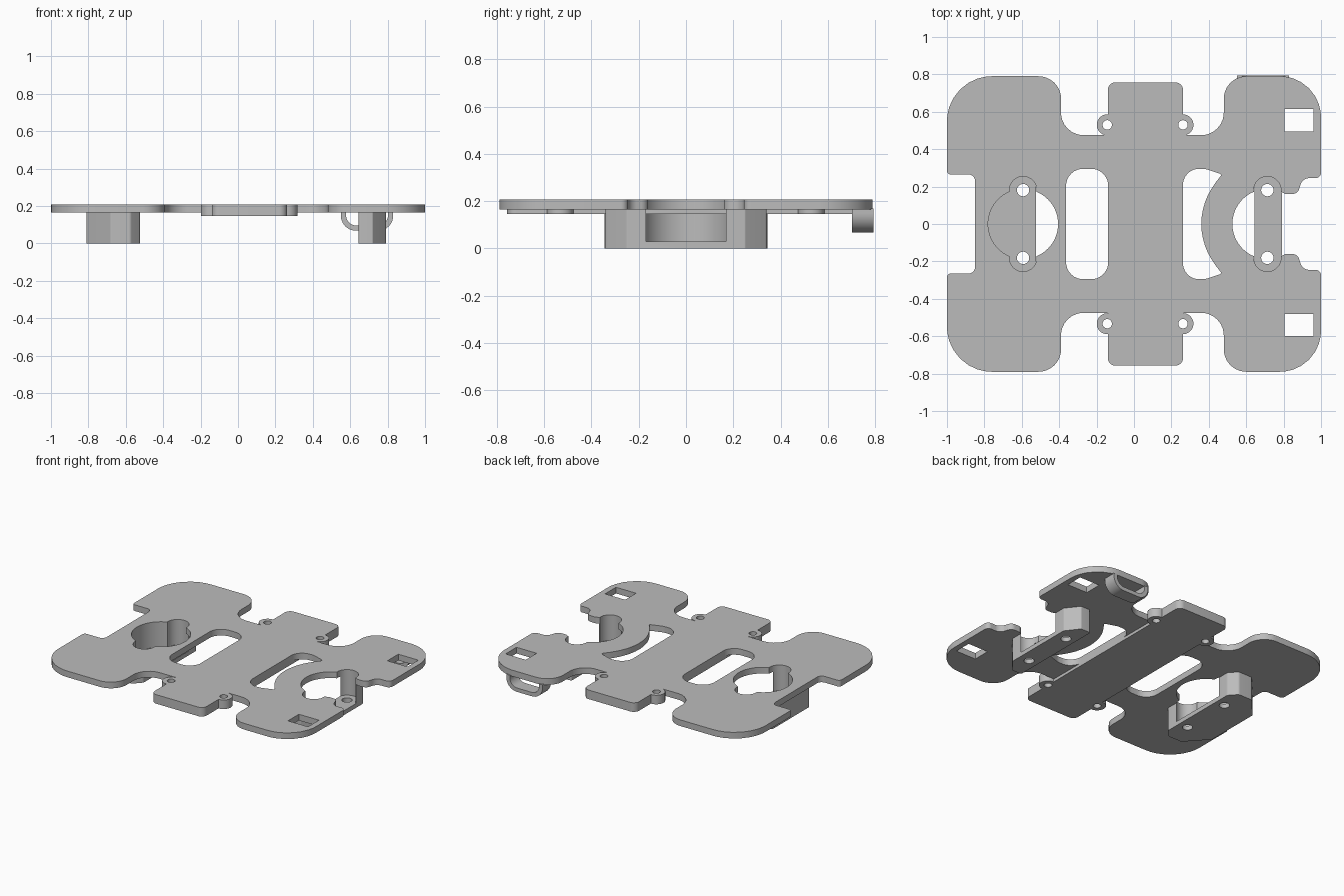
import bpy, bmesh, math
from mathutils import Vector, Matrix

cube = bpy.data.objects.get("Cube")
if cube:
    bpy.data.objects.remove(cube, do_unlink=True)

grey = bpy.data.materials.new("plain_grey")
grey.use_nodes = True
grey.diffuse_color = (0.5, 0.5, 0.5, 1)
grey.node_tree.nodes["Principled BSDF"].inputs["Base Color"].default_value = (0.5, 0.5, 0.5, 1)

TOP, UNDER, SLAB_UNDER, FLOOR = 0.208, 0.165, 0.145, 0.03


def rounded(corners, steps=8):
    """Outline from (x, y, radius) corners, each replaced by an arc."""
    out = []
    n = len(corners)
    for i, (x, y, r) in enumerate(corners):
        p = Vector((x, y))
        if r == 0:
            out.append(p)
            continue
        u = (Vector(corners[i - 1][:2]) - p).normalized()
        v = (Vector(corners[(i + 1) % n][:2]) - p).normalized()
        half = u.angle(v) / 2
        centre = p + (u + v).normalized() * r / math.sin(half)
        a = p + u * r / math.tan(half) - centre
        b = p + v * r / math.tan(half) - centre
        for k in range(steps + 1):
            out.append(centre + a.lerp(b, k / steps).normalized() * r)
    return out


def circle(x, y, r, sides=64):
    return [Vector((x + r * math.cos(math.tau * k / sides),
                    y + r * math.sin(math.tau * k / sides))) for k in range(sides)]


def box(x0, x1, y0, y1, r=0):
    return rounded([(x0, y0, r), (x1, y0, r), (x1, y1, r), (x0, y1, r)])


def mirrored(upper):
    """Close an upper half outline with its reflection in y."""
    return rounded(upper + [(x, -y, r) for x, y, r in reversed(upper)])


def prism(name, outline, z0, z1):
    bm = bmesh.new()
    face = bm.faces.new([bm.verts.new((p.x, p.y, z0)) for p in outline])
    ext = bmesh.ops.extrude_face_region(bm, geom=[face])["geom"]
    bmesh.ops.translate(bm, vec=(0, 0, z1 - z0),
                        verts=[e for e in ext if isinstance(e, bmesh.types.BMVert)])
    bmesh.ops.remove_doubles(bm, verts=bm.verts, dist=1e-5)
    bmesh.ops.recalc_face_normals(bm, faces=bm.faces)
    mesh = bpy.data.meshes.new(name)
    bm.to_mesh(mesh)
    bm.free()
    mesh.materials.append(grey)
    obj = bpy.data.objects.new(name, mesh)
    bpy.context.collection.objects.link(obj)
    return obj


def combine(obj, operation, outline, z0=-0.5, z1=0.5):
    """Boolean a prism into the object, then discard the helper."""
    tool = prism("helper", outline, z0, z1)
    tool.hide_render = True
    mod = obj.modifiers.new("boolean", "BOOLEAN")
    mod.operation, mod.solver, mod.object = operation, "EXACT", tool
    bpy.ops.object.select_all(action="DESELECT")
    bpy.context.view_layer.objects.active = obj
    obj.select_set(True)
    bpy.ops.object.modifier_apply(modifier=mod.name)
    bpy.data.objects.remove(tool, do_unlink=True)


def finish(obj):
    bpy.ops.object.select_all(action="DESELECT")
    bpy.context.view_layer.objects.active = obj
    obj.select_set(True)
    bpy.ops.object.shade_smooth_by_angle(angle=math.radians(30))


# Winged base plate
plate = prism("base_plate", mirrored([
    (-0.85, 0.265, 0.035), (-1, 0.265, 0.02), (-1, 0.79, 0.24), (-0.39, 0.79, 0.12),
    (-0.39, 0.475, 0.12), (0.48, 0.475, 0.12), (0.48, 0.79, 0.12), (1, 0.79, 0.22),
    (1, 0.245, 0.03), (0.9, 0.245, 0.05), (0.875, 0.16, 0.04), (0.8, 0.16, 0.02),
    (0.75, 0.16, 0)]), UNDER, TOP)

# Long slots either side of the spine
combine(plate, "DIFFERENCE", box(-0.363, -0.138, -0.295, 0.295, 0.09))
combine(plate, "DIFFERENCE", mirrored(
    [(0.262, 0.295, 0.085), (0.38, 0.295, 0.08), (0.47, 0.265, 0.008), (0.435, 0.22, 0.02)]
    + [(0.715 - 0.355 * math.cos(a), 0.355 * math.sin(a), 0)
       for a in (0.55, 0.44, 0.33, 0.22, 0.11, 0.03)]))

# Thicker central spine and its screw bosses
bosses = [(x, y) for x in (-0.143, 0.262) for y in (-0.533, 0.53)]
combine(plate, "UNION", box(-0.14, 0.262, -0.757, 0.757, 0.04), SLAB_UNDER, TOP)
for x, y in bosses:
    combine(plate, "UNION", circle(x, y, 0.056, 40), SLAB_UNDER, TOP)
for x, y in bosses:
    combine(plate, "DIFFERENCE", circle(x, y, 0.025, 32))

# Rectangular windows in the left wing
for y in (0.555, -0.54):
    combine(plate, "DIFFERENCE", box(0.805, 0.96, y - 0.06, y + 0.06))

# Round pockets with a hanging bracket beneath each one
brackets = {
    "right_bracket": (-0.593, [(-0.81, 0.2, 0.02), (-0.68, 0.345, 0.02),
                               (-0.575, 0.345, 0.02), (-0.525, 0.29, 0.02)]),
    "left_bracket": (0.713, [(0.645, 0.34, 0.01), (0.72, 0.34, 0.01), (0.79, 0.25, 0.01)]),
}
for name, (cx, half) in brackets.items():
    bracket = prism(name, mirrored(half), 0, UNDER + 0.004)
    pocket = [circle(cx, 0, 0.187)] + [circle(cx, s * 0.181, 0.073, 40) for s in (1, -1)]
    for outline in pocket:
        combine(plate, "DIFFERENCE", outline)
        combine(bracket, "DIFFERENCE", outline, FLOOR)
    for s in (1, -1):
        combine(bracket, "DIFFERENCE", circle(cx, s * 0.181, 0.033, 32))
    finish(bracket)
finish(plate)

# Cable loop under the rear edge
loop = prism("cable_loop", rounded(
    [(0.55, UNDER + 0.004, 0), (0.55, 0.068, 0.08), (0.83, 0.068, 0.08), (0.83, UNDER + 0.004, 0)]),
    -0.793, -0.703)
combine(loop, "DIFFERENCE", rounded(
    [(0.578, 0.3, 0), (0.578, 0.095, 0.055), (0.802, 0.095, 0.055), (0.802, 0.3, 0)]), -1, 0)
loop.data.transform(Matrix.Rotation(math.pi / 2, 4, "X"))
finish(loop)
